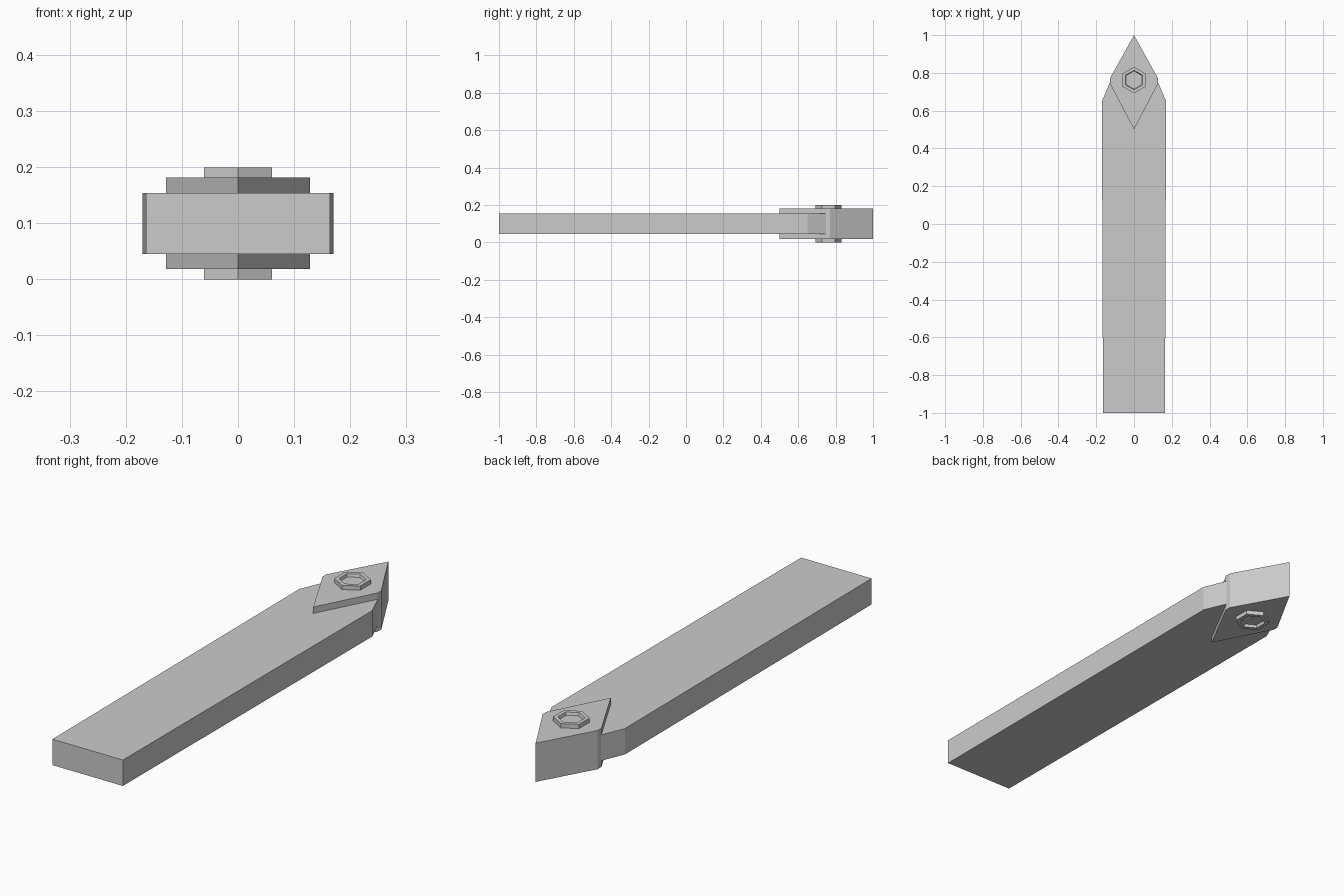
import bpy, bmesh
from math import sin, cos, pi

if "Cube" in bpy.data.objects:
    bpy.data.objects.remove(bpy.data.objects["Cube"])


def prism(name, half, z0, z1, recess=None):
    """Extrude a profile mirrored about x = 0; optionally sink a socket in both ends."""
    outline = half + [(-x, y) for x, y in reversed(half) if x > 1e-5]
    bm = bmesh.new()
    base = bm.faces.new([bm.verts.new((x, y, z0)) for x, y in outline])
    top = bmesh.ops.extrude_face_region(bm, geom=[base], use_keep_orig=True)
    verts = [g for g in top["geom"] if isinstance(g, bmesh.types.BMVert)]
    bmesh.ops.translate(bm, verts=verts, vec=(0, 0, z1 - z0))
    bmesh.ops.recalc_face_normals(bm, faces=bm.faces)
    if recess:
        rim, slope, depth = recess
        caps = [f for f in bm.faces if abs(f.normal.z) > 0.9]
        bmesh.ops.inset_individual(bm, faces=caps, thickness=rim, depth=0)
        bmesh.ops.inset_individual(bm, faces=caps, thickness=slope, depth=-depth)
    mesh = bpy.data.meshes.new(name)
    bm.to_mesh(mesh)
    bm.free()
    obj = bpy.data.objects.new(name, mesh)
    bpy.context.collection.objects.link(obj)
    return obj


# Flat shank, slightly wider towards the tapered nose
prism("shank", [(0.164, -1), (0.17, 0.65), (0.125, 0.755)], 0.045, 0.154)

# Diamond cutting insert with blunted side corners
prism("insert", [(0, 0.5), (0.128, 0.745), (0.128, 0.77), (0, 1)], 0.018, 0.181)

# Hexagonal clamp bolt with a shallow socket at each end
hexagon = [(0.07 * sin(i * pi / 3), 0.762 - 0.07 * cos(i * pi / 3)) for i in range(4)]
prism("clamp_bolt", hexagon, 0, 0.199, recess=(0.018, 0.004, 0.012))
